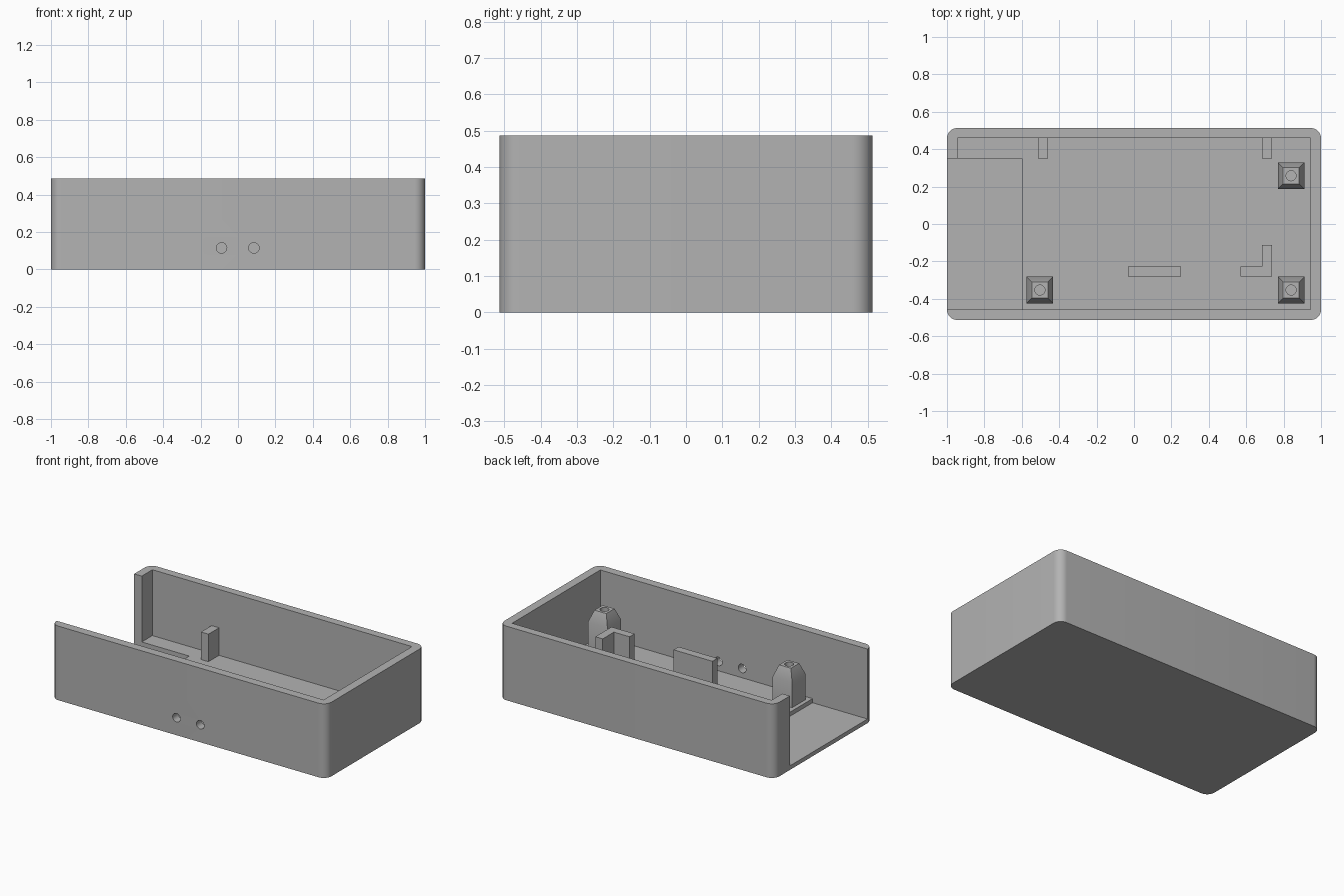
import bpy, bmesh, math
from mathutils import Matrix

if "Cube" in bpy.data.objects:
    bpy.data.objects.remove(bpy.data.objects["Cube"], do_unlink=True)

grey = bpy.data.materials.new("plain grey")
grey.use_nodes = True
grey.diffuse_color = (0.45, 0.45, 0.45, 1)
grey.node_tree.nodes["Principled BSDF"].inputs["Base Color"].default_value = grey.diffuse_color

HEIGHT, FLOOR, LOW_FLOOR = 0.487, 0.054, 0.027
BACK, FRONT = 0.46, -0.457   # inner faces of the long walls


def finish(name, bm):
    bmesh.ops.recalc_face_normals(bm, faces=bm.faces)
    mesh = bpy.data.meshes.new(name)
    bm.to_mesh(mesh)
    bm.free()
    mesh.materials.append(grey)
    obj = bpy.data.objects.new(name, mesh)
    bpy.context.collection.objects.link(obj)
    return obj


def prism(name, outline, z0, z1):
    bm = bmesh.new()
    face = bm.faces.new([bm.verts.new((x, y, z0)) for x, y in outline])
    top = bmesh.ops.extrude_face_region(bm, geom=[face])["geom"]
    bmesh.ops.translate(bm, vec=(0, 0, z1 - z0),
                        verts=[v for v in top if isinstance(v, bmesh.types.BMVert)])
    return finish(name, bm)


def block(name, x0, x1, y0, y1, z0, z1):
    return prism(name, [(x0, y0), (x1, y0), (x1, y1), (x0, y1)], z0, z1)


def cylinder(name, location, radius, depth, along_y=False):
    bm = bmesh.new()
    spin = Matrix.Rotation(math.pi / 2 if along_y else 0, 4, "X")
    bmesh.ops.create_cone(bm, cap_ends=True, segments=32, radius1=radius, radius2=radius,
                          depth=depth, matrix=Matrix.Translation(location) @ spin)
    return finish(name, bm)


def cut(obj, cutter):
    mod = obj.modifiers.new("cut", "BOOLEAN")
    mod.operation, mod.solver, mod.object = "DIFFERENCE", "EXACT", cutter
    bpy.context.view_layer.objects.active = obj
    bpy.ops.object.modifier_apply(modifier=mod.name)
    bpy.data.objects.remove(cutter, do_unlink=True)


def smooth(obj):
    bpy.ops.object.select_all(action="DESELECT")
    obj.select_set(True)
    bpy.context.view_layer.objects.active = obj
    bpy.ops.object.shade_smooth_by_angle(angle=math.radians(30))


# Case body: rounded rectangle, hollowed, with one open end and a lowered floor there
radius, half_x, half_y, steps = 0.055, 1.0, 0.513, 10
outline = []
for i, (sx, sy) in enumerate([(1, 1), (-1, 1), (-1, -1), (1, -1)]):
    for k in range(steps + 1):
        a = math.pi / 2 * (i + k / steps)
        outline.append((sx * (half_x - radius) + radius * math.cos(a),
                        sy * (half_y - radius) + radius * math.sin(a)))
case = prism("case_body", outline, 0, HEIGHT)
cut(case, block("cavity", -0.945, 0.943, FRONT, BACK, FLOOR, 0.6))
cut(case, block("end_opening", -1.1, -0.6, FRONT, 0.35, LOW_FLOOR, 0.6))
for x in (-0.088, 0.085):
    cut(case, cylinder("wall_hole", (x, -0.5, 0.115), 0.028, 0.2, True))
smooth(case)

# Ribs against the back wall
for name, x in (("back_rib_right", -0.487), ("back_rib_left", 0.712)):
    block(name, x - 0.027, x + 0.027, 0.35, BACK + 0.01, FLOOR - 0.01, 0.235)

# Retaining plates on the floor
block("retaining_plate", -0.033, 0.25, -0.28, -0.228, FLOOR - 0.01, 0.235)
prism("corner_bracket", [(0.57, -0.28), (0.738, -0.28), (0.738, -0.112), (0.684, -0.112),
                         (0.684, -0.228), (0.57, -0.228)], FLOOR - 0.01, 0.235)


# Screw posts: square columns with tapered tops and a pilot hole
def screw_post(name, x, y):
    bm = bmesh.new()
    rings = []
    for half, z in ((0.071, FLOOR - 0.01), (0.071, 0.22), (0.043, 0.295)):
        rings.append([bm.verts.new((x + sx * half, y + sy * half, z))
                      for sx, sy in ((-1, -1), (1, -1), (1, 1), (-1, 1))])
    for low, high in zip(rings, rings[1:]):
        for i in range(4):
            j = (i + 1) % 4
            bm.faces.new((low[i], low[j], high[j], high[i]))
    bm.faces.new(rings[0])
    bm.faces.new(rings[-1])
    post = finish(name, bm)
    cut(post, cylinder("pilot_hole", (x, y, 0.3), 0.027, 0.4))
    smooth(post)


screw_post("screw_post_back", 0.84, 0.258)
screw_post("screw_post_front_left", 0.84, -0.353)
screw_post("screw_post_front_right", -0.503, -0.353)
